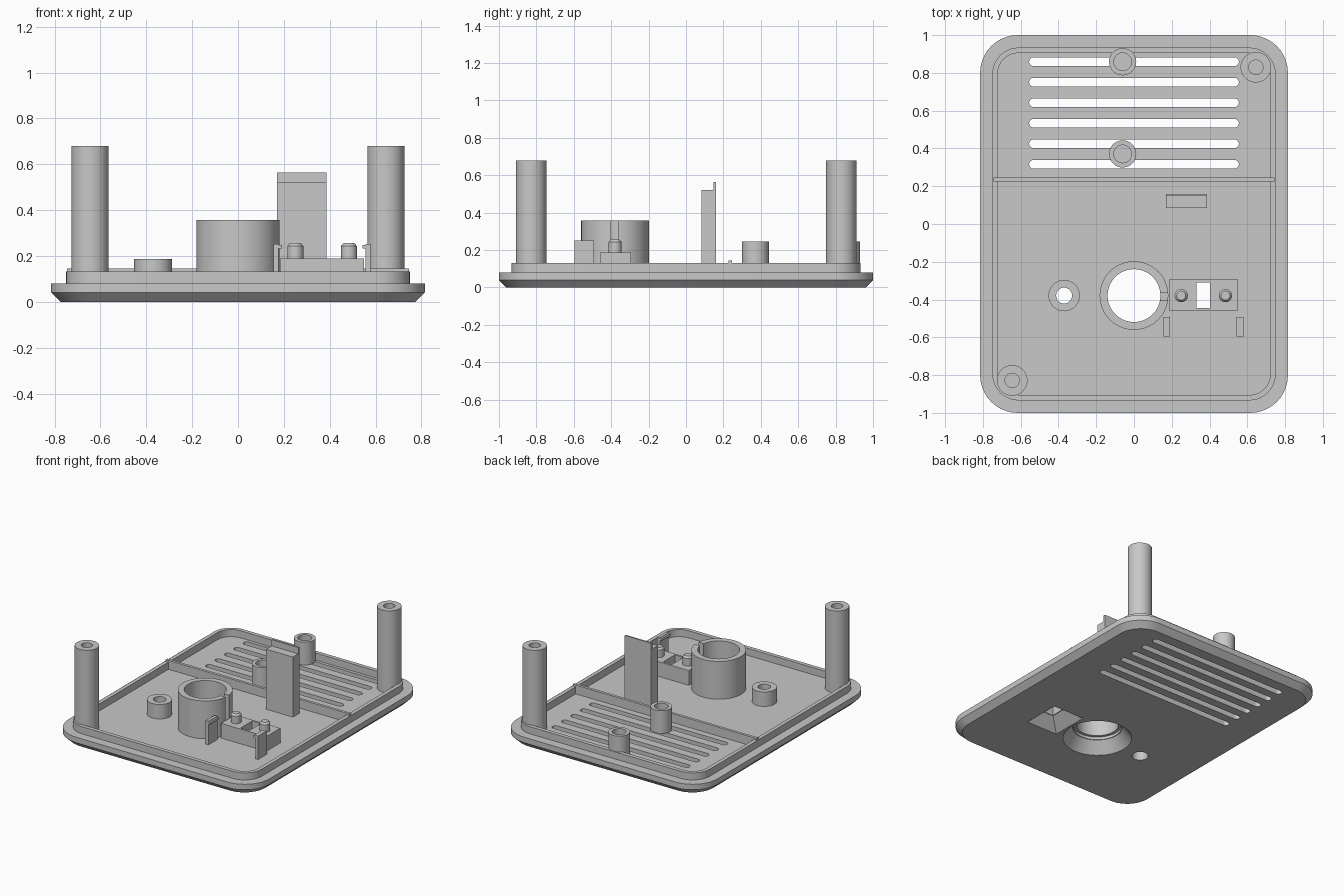
import bpy, bmesh, math

if "Cube" in bpy.data.objects:
    bpy.data.objects.remove(bpy.data.objects["Cube"], do_unlink=True)

COLOUR = (0.58, 0.58, 0.58, 1)
grey = bpy.data.materials.new("plain_grey")
grey.use_nodes = True
grey.diffuse_color = COLOUR
grey.node_tree.nodes["Principled BSDF"].inputs["Base Color"].default_value = COLOUR
SEG = 10
parts = []


def outline(hx, hy, r, z, c):
    """Rounded rectangle loop; r = hx = hy gives a circle, r = 0 a box."""
    pts = []
    for q, (sx, sy) in enumerate(((1, 1), (-1, 1), (-1, -1), (1, -1))):
        for i in range(SEG + 1):
            a = math.pi / 2 * (q + i / SEG)
            pts.append((c[0] + sx * (hx - r) + r * math.cos(a),
                        c[1] + sy * (hy - r) + r * math.sin(a), z))
    return pts


def loft(name, loops, c=(0, 0), tube=False):
    """Skin a stack of (hx, hy, r, z) outlines, capped or closed into a tube."""
    bm = bmesh.new()
    rings = [[bm.verts.new(p) for p in outline(*l, c)] for l in loops]
    pairs = list(zip(rings, rings[1:]))
    if tube:
        pairs.append((rings[-1], rings[0]))
    else:
        bm.faces.new(rings[0][::-1])
        bm.faces.new(rings[-1])
    for lo, hi in pairs:
        for i in range(len(lo)):
            j = (i + 1) % len(lo)
            bm.faces.new((lo[i], lo[j], hi[j], hi[i]))
    bmesh.ops.remove_doubles(bm, verts=bm.verts, dist=1e-5)
    bmesh.ops.recalc_face_normals(bm, faces=bm.faces)
    me = bpy.data.meshes.new(name)
    bm.to_mesh(me)
    bm.free()
    me.materials.append(grey)
    ob = bpy.data.objects.new(name, me)
    bpy.context.collection.objects.link(ob)
    parts.append(ob)
    return ob


def turned(name, profile, c, tube=False):
    return loft(name, [(r, r, r, z) for r, z in profile], c, tube)


def box(name, x0, x1, y0, y1, z0, z1):
    hx, hy = (x1 - x0) / 2, (y1 - y0) / 2
    return loft(name, [(hx, hy, 0, z0), (hx, hy, 0, z1)], ((x0 + x1) / 2, (y0 + y1) / 2))


def cut(target, cutters):
    for k in cutters:
        m = target.modifiers.new("cut", "BOOLEAN")
        m.operation, m.solver, m.object = "DIFFERENCE", "EXACT", k
    dg = bpy.context.evaluated_depsgraph_get()
    me = bpy.data.meshes.new_from_object(target.evaluated_get(dg))
    target.modifiers.clear()
    target.data = me
    for k in cutters:
        parts.remove(k)
        bpy.data.objects.remove(k, do_unlink=True)


FLOOR, LIP = 0.08, 0.132
RING, HOLE, SENSOR = (0, -0.379), (-0.37, -0.379), (0.367, -0.377)

# Base plate with chamfered underside, shelf and raised lip
plate = loft("base_plate", [
    (0.775, 0.96, 0.17, 0), (0.815, 1, 0.2, 0.04), (0.815, 1, 0.2, FLOOR),
    (0.75, 0.934, 0.14, FLOOR), (0.75, 0.934, 0.14, LIP),
    (0.722, 0.905, 0.11, LIP), (0.722, 0.905, 0.11, FLOOR)])

# Vent slots and countersunk openings in the floor
cutters = [loft("slot_cutter", [(0.555, 0.023, 0.023, -0.1), (0.555, 0.023, 0.023, 0.12)],
                (0, 0.316 + 0.1087 * i)) for i in range(6)]
cutters.append(turned("ring_cutter", [(0.237, -0.01), (0.16, 0.085)], RING))
cutters.append(turned("hole_cutter", [(0.056, -0.01), (0.042, 0.085)], HOLE))
cutters.append(loft("sensor_cutter", [(0.135, 0.145, 0, -0.01), (0.035, 0.067, 0, 0.085)], SENSOR))
cut(plate, cutters)

# Divider rib across the floor
box("divider_rib", -0.745, 0.745, 0.226, 0.246, FLOOR, 0.145)

# Tall screw posts and short bosses with blind holes
for name, c, r, hole, top in (
        ("front_post", (-0.645, -0.828), 0.081, 0.038, 0.68),
        ("back_post", (0.645, 0.83), 0.081, 0.038, 0.68),
        ("vent_boss_back", (-0.06, 0.859), 0.072, 0.047, 0.247),
        ("vent_boss_front", (-0.06, 0.371), 0.072, 0.047, 0.247)):
    turned(name, [(r, FLOOR), (r, top), (hole, top), (hole, FLOOR + 0.01)], c)

# Open boss
turned("open_boss", [(0.083, FLOOR), (0.083, 0.186), (0.042, 0.186), (0.042, FLOOR)], HOLE, True)

# Large ring with a slot in its side
ring = turned("large_ring", [(0.182, FLOOR), (0.182, 0.357), (0.14, 0.357),
                             (0.14, 0.1), (0.16, 0.1), (0.16, FLOOR)], RING, True)
cut(ring, [box("ring_slot_cutter", 0.1, 0.25, -0.402, -0.362, 0.11, 0.5)])

# Sensor block with window and two locating pins
loft("sensor_block", [(0.183, 0.082, 0, FLOOR), (0.183, 0.082, 0, 0.188),
                      (0.035, 0.067, 0, 0.188), (0.035, 0.067, 0, FLOOR)], SENSOR, True)
for name, x in (("pin_right", 0.25), ("pin_left", 0.484)):
    turned(name, [(0.035, 0.18), (0.035, 0.243), (0.024, 0.256)], (x, -0.379))

# Facing snap clips, each a wall with a hook
for name, x, s in (("clip_right", 0.155, 1), ("clip_left", 0.579, -1)):
    w, h = sorted((x, x + s * 0.022)), sorted((x + s * 0.02, x + s * 0.036))
    box(name + "_wall", *w, -0.595, -0.493, FLOOR, 0.252)
    box(name + "_hook", *h, -0.595, -0.493, 0.232, 0.248)

# Upright support with a taller thin back
box("support_block", 0.17, 0.386, 0.084, 0.15, FLOOR, 0.52)
box("support_back", 0.17, 0.386, 0.147, 0.16, FLOOR, 0.565)

# Smooth the round walls, keep edges sharp
for ob in bpy.context.view_layer.objects:
    ob.select_set(ob in parts)
bpy.context.view_layer.objects.active = plate
bpy.ops.object.shade_smooth_by_angle(angle=math.radians(25))
